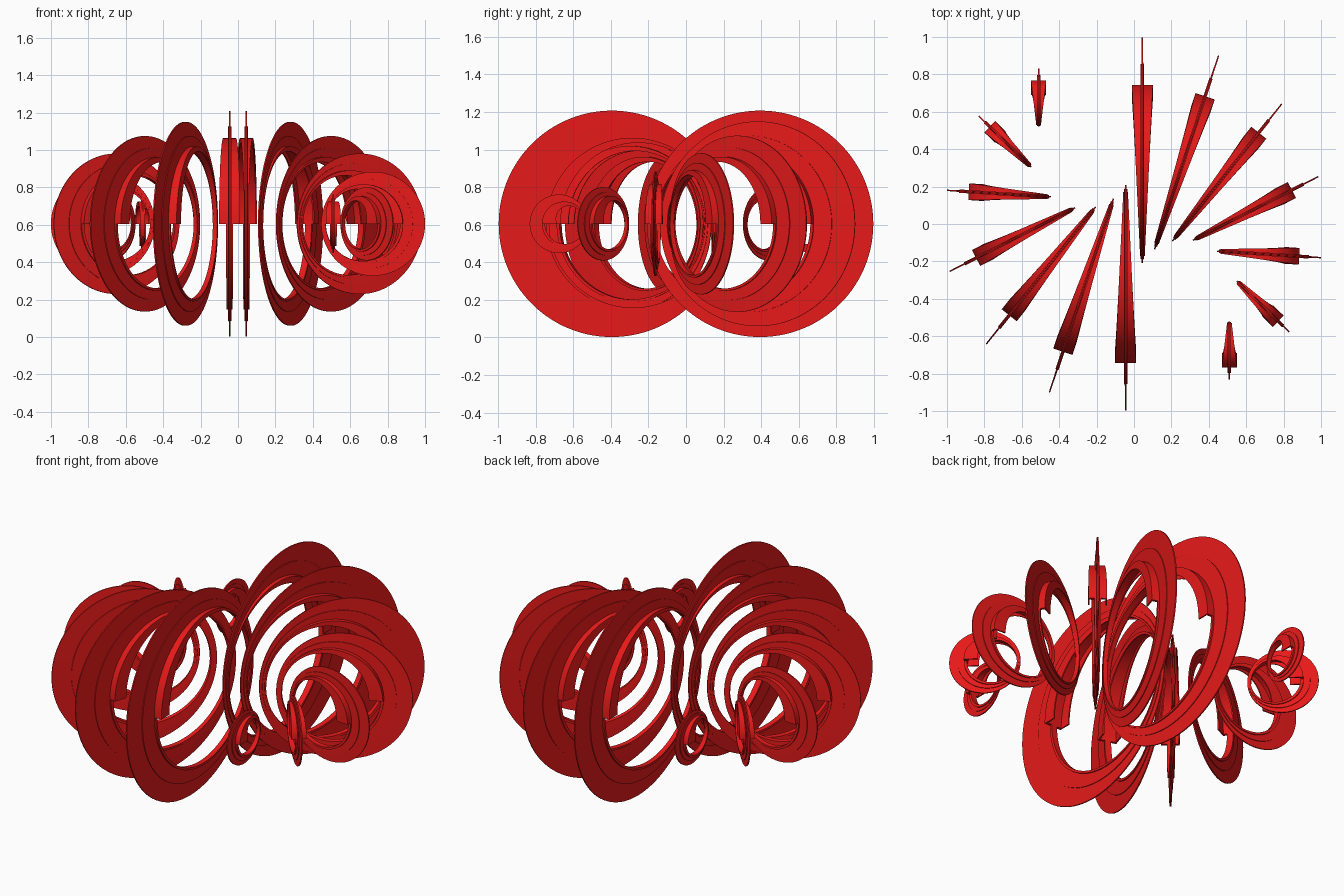
import bpy, bmesh, math
from mathutils import Vector

if "Cube" in bpy.data.objects:
    bpy.data.objects.remove(bpy.data.objects["Cube"])

CZ = 0.605          # common axis height
SEG = 128           # segments per full turn

red = bpy.data.materials.new("red")
red.diffuse_color = (0.8, 0.01, 0.01, 1)
red.use_nodes = True
red.node_tree.nodes["Principled BSDF"].inputs["Base Color"].default_value = red.diffuse_color

# inner and outer end of each ring, in plan; the other half is turned 180 degrees
RINGS = [
    ((0.045, -0.208), (0.045, 0.997)),
    ((0.11, -0.135), (0.452, 0.90)),
    ((0.205, -0.092), (0.79, 0.642)),
    ((0.315, -0.087), (0.985, 0.253)),
    ((0.445, -0.145), (1.0, -0.18)),
    ((0.55, -0.305), (0.83, -0.577)),
    ((0.51, -0.52), (0.51, -0.832)),
]


def sweep(bm, place, section, a0, a1):
    """Sweep section(angle) -> [(radius, side)] around the hole centre."""
    closed = a1 - a0 > 359
    n = int(SEG * (a1 - a0) / 360)
    loops = []
    for i in range(n if closed else n + 1):
        a = math.radians(a0 + (a1 - a0) * i / n)
        loops.append([bm.verts.new(place(a, r, s)) for r, s in section(a)])
    pairs = list(zip(loops, loops[1:]))
    if closed:
        pairs.append((loops[-1], loops[0]))
    for p, q in pairs:
        m = len(p)
        for j in range(m):
            k = (j + 1) % m
            bm.faces.new((p[j], p[k], q[k], q[j]))
    if not closed:
        bm.faces.new(loops[0])
        bm.faces.new(loops[-1])


def make_ring(name, inner, outer):
    pi, po = Vector((*inner, CZ)), Vector((*outer, CZ))
    R = (po - pi).length / 2
    u = (po - pi).normalized()
    side = Vector((-u.y, u.x, 0))
    off, hole = 0.18 * R, 0.76 * R
    centre = (pi + po) / 2 - u * off
    width = 0.07 + 0.07 * R

    def place(a, r, s):
        return centre + u * (r * math.cos(a)) + Vector((0, 0, r * math.sin(a))) + side * s

    def grow(a):
        return (1 + math.cos(a)) / 2

    # thin stepped blade, a crescent between two eccentric circles
    def blade(a):
        tip = off * math.cos(a) + math.sqrt(R * R - (off * math.sin(a)) ** 2)
        r0, mid = hole - 0.006, hole + (tip - hole) * 0.44
        h, g = 0.009, 0.0045
        return [(r0, -h), (mid, -h), (mid, -g), (tip, -g * 0.8),
                (tip, g * 0.8), (mid, g), (mid, h), (r0, h)]

    # upper channel: wide flange with thin inward lips
    def channel(a):
        k = grow(a)
        w = (0.025 + (width - 0.025) * k) / 2
        t = 0.008 + 0.008 * k
        lip = t + 0.06 * k * k + 0.001
        e = 0.004 + 0.004 * k
        return [(hole, -w), (hole, w), (hole - lip, w), (hole - lip, w - e),
                (hole - t, w - e), (hole - t, e - w), (hole - lip, e - w), (hole - lip, -w)]

    # lower band: narrow flange
    def band(a):
        k = grow(a)
        w = (0.025 + 0.012 * k) / 2
        t = 0.008 + 0.008 * k
        return [(hole, -w), (hole, w), (hole - t, w), (hole - t, -w)]

    bm = bmesh.new()
    sweep(bm, place, blade, 0, 360)
    sweep(bm, place, channel, 0, 180)
    sweep(bm, place, band, 180, 360)
    bmesh.ops.recalc_face_normals(bm, faces=bm.faces)
    me = bpy.data.meshes.new(name)
    bm.to_mesh(me)
    bm.free()
    me.materials.append(red)
    ob = bpy.data.objects.new(name, me)
    bpy.context.collection.objects.link(ob)
    ob.select_set(True)
    bpy.context.view_layer.objects.active = ob


# two fans of seven rings, opposite each other
for sgn, label in ((1, "back"), (-1, "front")):
    for i, (a, b) in enumerate(RINGS):
        make_ring(f"{label}_ring_{i + 1}", [sgn * c for c in a], [sgn * c for c in b])

bpy.ops.object.shade_smooth_by_angle(angle=math.radians(30))
